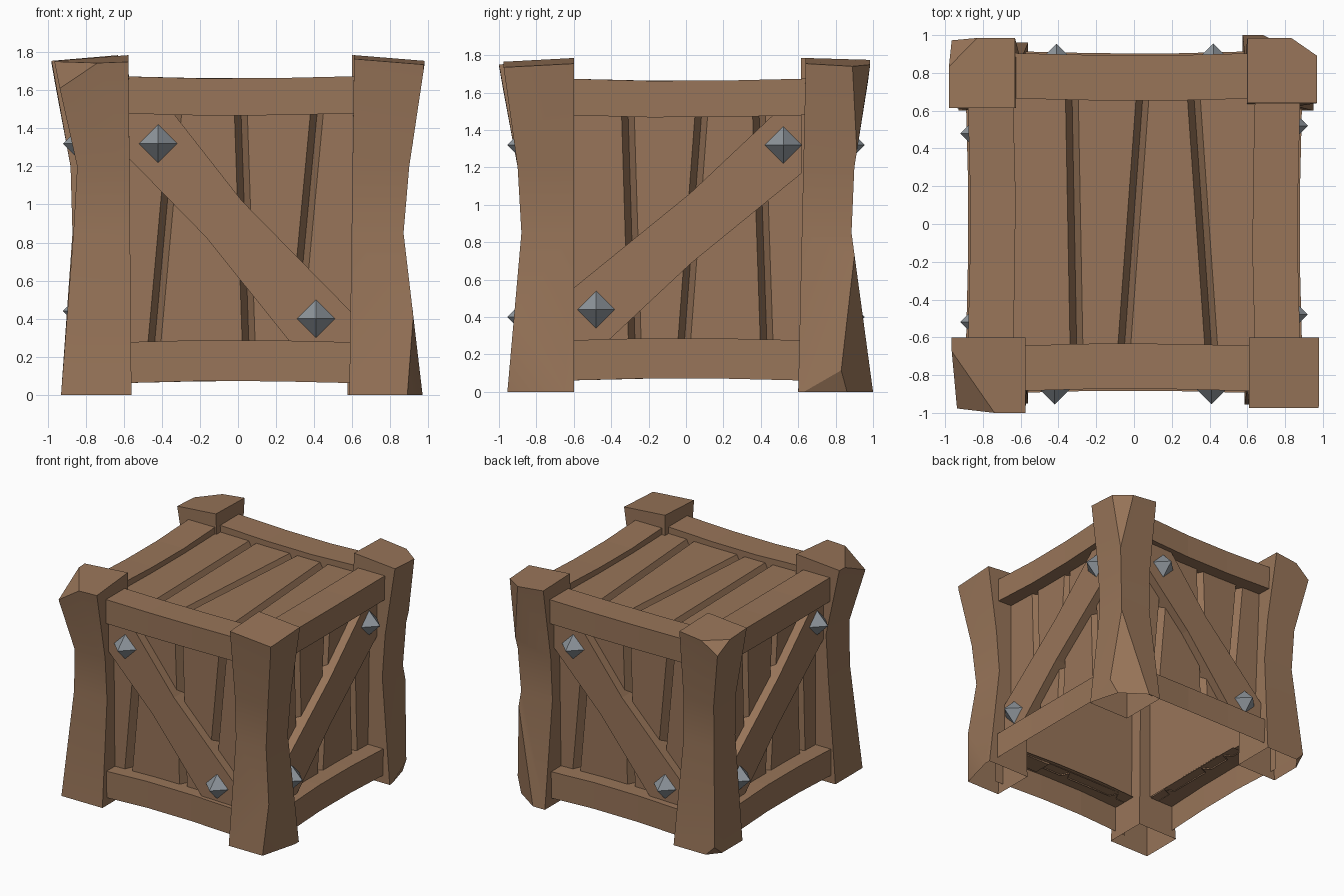
import bpy, bmesh, math
from mathutils import Vector, Matrix

if "Cube" in bpy.data.objects:
    bpy.data.objects.remove(bpy.data.objects["Cube"])


def material(name, rgb):
    m = bpy.data.materials.new(name)
    m.diffuse_color = (*rgb, 1)
    m.use_nodes = True
    m.node_tree.nodes["Principled BSDF"].inputs["Base Color"].default_value = m.diffuse_color
    return m


WOOD = material("brown wood", (0.315, 0.178, 0.1))
STEEL = material("grey steel", (0.27, 0.30, 0.33))
CENTRE = Vector((0, 0, 0.9))


def finish(bm, name, mat, closed=False, smooth=False):
    """Turn a bmesh into an object with outward normals."""
    bmesh.ops.recalc_face_normals(bm, faces=bm.faces)
    if not closed:
        bm.normal_update()
        s = sum(f.normal.dot(f.calc_center_median() - CENTRE) * f.calc_area() for f in bm.faces)
        if s < 0:
            bmesh.ops.reverse_faces(bm, faces=bm.faces)
    me = bpy.data.meshes.new(name)
    bm.to_mesh(me)
    bm.free()
    me.materials.append(mat)
    if smooth:
        for p in me.polygons:
            p.use_smooth = True
        me.set_sharp_from_angle(angle=math.radians(25))
    bpy.context.collection.objects.link(bpy.data.objects.new(name, me))


def grid(bm, rows):
    """Skin equal-length rows of points with quads."""
    vs = [[bm.verts.new(p) for p in r] for r in rows]
    for a, b in zip(vs, vs[1:]):
        for i in range(len(a) - 1):
            bm.faces.new((a[i], a[i + 1], b[i + 1], b[i]))


def side_map(k, inset):
    """Wall coordinates (across, outward, up) to world, for side k."""
    rot = Matrix.Rotation(k * math.pi / 2, 3, 'Z')
    return lambda u, d, z: rot @ Vector((u, -(d - inset), z))


def plank_panel(name, fmap, lo, hi, depth, grooves):
    """Boards as one sheet with V grooves; grooves = (u at lo, u at hi)."""
    rows = []
    for v, i in ((lo, 0), (hi, 1)):
        row = [fmap(-0.64, depth, v)]
        for g in grooves:
            for du, dd in ((-0.033, 0), (0.002, 0.07), (0.035, 0)):
                row.append(fmap(g[i] + du, depth - dd, v))
        rows.append(row + [fmap(0.64, depth, v)])
    bm = bmesh.new()
    grid(bm, rows)
    finish(bm, name, WOOD)


def liner(name, fmap):
    """Flat inner wall behind the boards."""
    bm = bmesh.new()
    grid(bm, [[fmap(u, 0.695, z) for u in (-0.64, 0.64)] for z in (0.28, 1.6)])
    finish(bm, name, WOOD)


def rail(name, fmap, profile, sag):
    """Edge board, slightly bowed inwards in the middle."""
    bm = bmesh.new()
    rows = []
    for u, b in ((-0.66, 0), (-0.2, 1), (0.2, 0.9), (0.66, 0)):
        rows.append([fmap(u, d - 0.012 * b, z + sag * b) for d, z in profile])
    grid(bm, rows)
    finish(bm, name, WOOD)


def brace(name, fmap, outline):
    bm = bmesh.new()
    back = [bm.verts.new(fmap(u, 0.7, z)) for u, z in outline]
    front = [bm.verts.new(fmap(u, 0.85, z)) for u, z in outline]
    bm.faces.new(front)
    bm.faces.new(back[::-1])
    n = len(outline)
    for i in range(n):
        j = (i + 1) % n
        bm.faces.new((back[i], back[j], front[j], front[i]))
    finish(bm, name, WOOD, True)


def stud(name, pos):
    bm = bmesh.new()
    bmesh.ops.create_uvsphere(bm, u_segments=4, v_segments=2, radius=0.1,
                              matrix=Matrix.Translation(pos))
    finish(bm, name, STEEL, True)


# Walls: boards, rails, diagonal braces and studs
TOP_RAIL = [(0.72, 1.485), (0.885, 1.48), (0.885, 1.675), (0.645, 1.675), (0.645, 1.59)]
BOTTOM_RAIL = [(0.68, 0.275), (0.895, 0.275), (0.895, 0.06)]
BRACE_A = [(-0.62, 1.55), (-0.395, 1.55), (0.02, 1.02), (0.62, 0.41),
           (0.62, 0.27), (0.28, 0.27), (-0.17, 0.83), (-0.62, 1.29)]
BRACE_B = [(-0.62, 0.27), (-0.42, 0.27), (0.03, 0.69), (0.3, 0.91), (0.62, 1.17),
           (0.62, 1.55), (0.54, 1.55), (0.02, 1.06), (-0.62, 0.54)]
GROOVES_A = [(-0.44, -0.32), (0.055, 0.01), (0.30, 0.425)]
GROOVES_B = [(-0.275, -0.315), (-0.01, 0.09), (0.43, 0.385)]
STUDS_A = [(-0.42, 1.32), (0.41, 0.40)]
STUDS_B = [(0.52, 1.32), (-0.48, 0.44)]

for k, side in enumerate(("front", "right", "back", "left")):
    odd = k % 2
    f = side_map(k, 0.03 if odd else -0.005)
    r = side_map(k, (0.0, 0.005, -0.02, 0.005)[k])
    plank_panel(side + "_boards", f, 0.275, 1.6, 0.78, GROOVES_B if odd else GROOVES_A)
    liner(side + "_liner", f)
    rail(side + "_top_rail", r, TOP_RAIL, -0.012)
    rail(side + "_bottom_rail", r, BOTTOM_RAIL, 0.012)
    brace(side + "_brace", f, BRACE_B if odd else BRACE_A)
    for i, (u, z) in enumerate(STUDS_B if odd else STUDS_A):
        stud(f"{side}_stud_{i + 1}", f(u, 0.85, z))

# Lid boards
plank_panel("lid_boards", lambda u, d, v: Vector((u, v, d)), -0.68, 0.68, 1.62,
            [(-0.305, -0.33), (-0.055, 0.045), (0.41, 0.315)])


def post(name, sx, sy, ix, iy, ox, oy, chips, front_drop=0.0):
    """Corner post with a waist; ix/iy inner offsets (top, bottom), ox/oy outer per level."""
    bm = bmesh.new()
    rings = []
    for n, z in enumerate((0.0, 0.85, 1.2, 1.755)):
        t, drop = (0.02, front_drop) if n == 3 else (0.0, 0.0)
        w = z / 1.755
        x0, y0 = ix[0] * w + ix[1] * (1 - w), iy[0] * w + iy[1] * (1 - w)
        pts = [(x0, y0, z + 1.5 * t), (ox[n], y0, z), (ox[n], oy[n], z - t),
               (x0, oy[n], z + t - drop)]
        rings.append([bm.verts.new((sx * x, sy * y, h)) for x, y, h in pts])
    for a, b in zip(rings, rings[1:]):
        for i in range(4):
            j = (i + 1) % 4
            bm.faces.new((a[i], a[j], b[j], b[i]))
    bm.faces.new(rings[-1])
    bm.faces.new(rings[0][::-1])
    # chipped outer corners
    for at, no in chips:
        cut = bmesh.ops.bisect_plane(
            bm, geom=bm.verts[:] + bm.edges[:] + bm.faces[:], clear_outer=True,
            plane_co=(sx * at[0], sy * at[1], at[2]),
            plane_no=Vector((sx * no[0], sy * no[1], no[2])).normalized())
        edges = [e for e in cut["geom_cut"] if isinstance(e, bmesh.types.BMEdge)]
        bmesh.ops.holes_fill(bm, edges=edges, sides=0)
    bmesh.ops.recalc_face_normals(bm, faces=bm.faces)
    # hollow underside
    base = [g for g in bm.faces if all(v.co.z < 0.01 for v in g.verts)]
    bmesh.ops.delete(bm, geom=base, context='FACES_ONLY')
    finish(bm, name, WOOD, smooth=True)


post("front_left_post", -1, -1, (0.575, 0.56), (0.6, 0.6),
     (0.93, 0.865, 0.845, 0.965), (0.95, 0.88, 0.90, 1.0),
     [((0.75, 1.0, 1.735), (0.55, 0.40, 0.75))], 0.025)
post("front_right_post", 1, -1, (0.61, 0.585), (0.6, 0.6),
     (0.97, 0.87, 0.90, 0.98), (0.955, 0.88, 0.90, 0.975),
     [((0.89, 0.955, 0.0), (0.95, 0.25, -0.05))], 0.01)
post("back_right_post", 1, 1, (0.60, 0.575), (0.64, 0.60),
     (0.95, 0.87, 0.89, 0.97), (1.0, 0.885, 0.90, 0.985),
     [((0.97, 0.89, 1.74), (0.55, 0.8, -0.04)), ((0.95, 0.63, 0.0), (0.9, 0.25, -0.35))])
post("back_left_post", -1, 1, (0.63, 0.56), (0.615, 0.60),
     (0.93, 0.87, 0.88, 0.98), (0.96, 0.88, 0.90, 0.985),
     [((0.85, 0.98, 1.74), (0.55, 0.5, 0.7)), ((0.85, 0.96, 0.0), (0.6, 0.5, -0.55))])
